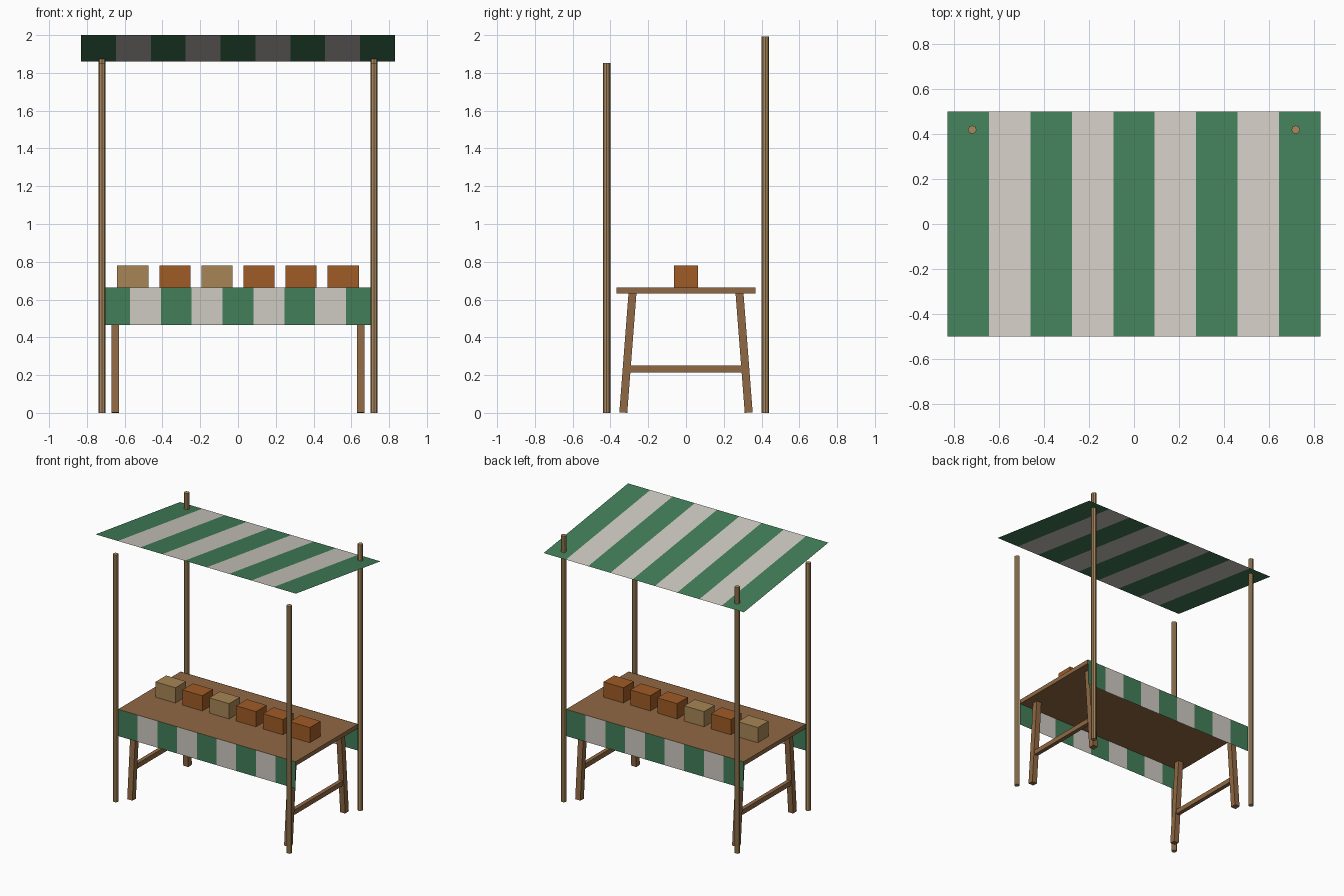
import bpy, bmesh, math
from mathutils import Matrix, Vector

if "Cube" in bpy.data.objects:
    bpy.data.objects.remove(bpy.data.objects["Cube"])


def mat(name, rgb):
    m = bpy.data.materials.new(name)
    m.diffuse_color = (*rgb, 1)
    m.use_nodes = True
    m.node_tree.nodes["Principled BSDF"].inputs["Base Color"].default_value = m.diffuse_color
    return m


GREEN = mat("green cloth", (0.055, 0.21, 0.10))
WHITE = mat("white cloth", (0.62, 0.59, 0.54))
WOOD = mat("wood", (0.28, 0.14, 0.057))
POLE = mat("pole wood", (0.41, 0.25, 0.11))
TAN = mat("tan crate", (0.39, 0.235, 0.093))
ORANGE = mat("orange crate", (0.35, 0.106, 0.019))


def add(name, bm, *mats):
    me = bpy.data.meshes.new(name)
    bm.to_mesh(me)
    bm.free()
    for m in mats:
        me.materials.append(m)
    ob = bpy.data.objects.new(name, me)
    bpy.context.collection.objects.link(ob)
    return ob


def box(name, loc, size, m, tilt=0.0):
    bm = bmesh.new()
    M = (Matrix.Translation(loc) @ Matrix.Rotation(tilt, 4, 'X')
         @ Matrix.Diagonal((*size, 1)))
    bmesh.ops.create_cube(bm, size=1, matrix=M)
    return add(name, bm, m)


def striped(name, half, a, b, n=9):
    """Sheet of n alternating stripes across x, between (y, z) edges a and b."""
    bm = bmesh.new()
    cols = []
    for i in range(n + 1):
        x = -half + 2 * half * i / n
        cols.append((bm.verts.new((x, *a)), bm.verts.new((x, *b))))
    for i in range(n):
        (p, q), (r, s) = cols[i], cols[i + 1]
        bm.faces.new((p, r, s, q)).material_index = i % 2
    return add(name, bm, GREEN, WHITE)


# Sloping canopy, high at the front
striped("canopy", 0.83, (-0.5, 2.0), (0.5, 1.86))

# Table top and the cloths hanging in front and behind
box("table_top", (0, 0, 0.649), (1.47, 0.737, 0.032), WOOD)
striped("front_cloth", 0.735, (-0.371, 0.466), (-0.371, 0.665))
striped("back_cloth", 0.735, (0.371, 0.665), (0.371, 0.466))

for sx, side in ((-1, "left"), (1, "right")):
    for sy, end in ((-1, "front"), (1, "back")):
        # Upright poles, the rear pair pass through the canopy
        h = 1.853 if sy < 0 else 1.993
        bm = bmesh.new()
        bmesh.ops.create_cone(bm, cap_ends=True, segments=8, radius1=0.019,
                              radius2=0.019, depth=h,
                              matrix=Matrix.Translation((sx * 0.72, sy * 0.42, h / 2)))
        add(f"{end}_{side}_pole", bm, POLE)
        # Splayed trestle legs
        lo = Vector((sx * 0.65, sy * 0.332, 0.0016))
        hi = Vector((sx * 0.65, sy * 0.283, 0.638))
        d = hi - lo
        box(f"{end}_{side}_leg", (lo + hi) / 2, (0.042, 0.042, d.length), WOOD,
            math.atan2(-d.y, d.z))
    # Stretcher between the legs
    box(f"{side}_stretcher", (sx * 0.65, 0, 0.233), (0.03, 0.62, 0.036), WOOD)

# Row of crates on the table
for i, m in enumerate((TAN, ORANGE, TAN, ORANGE, ORANGE, ORANGE)):
    box(f"crate_{i + 1}", (-0.557 + i * 0.2228, 0, 0.722), (0.165, 0.126, 0.114), m)
